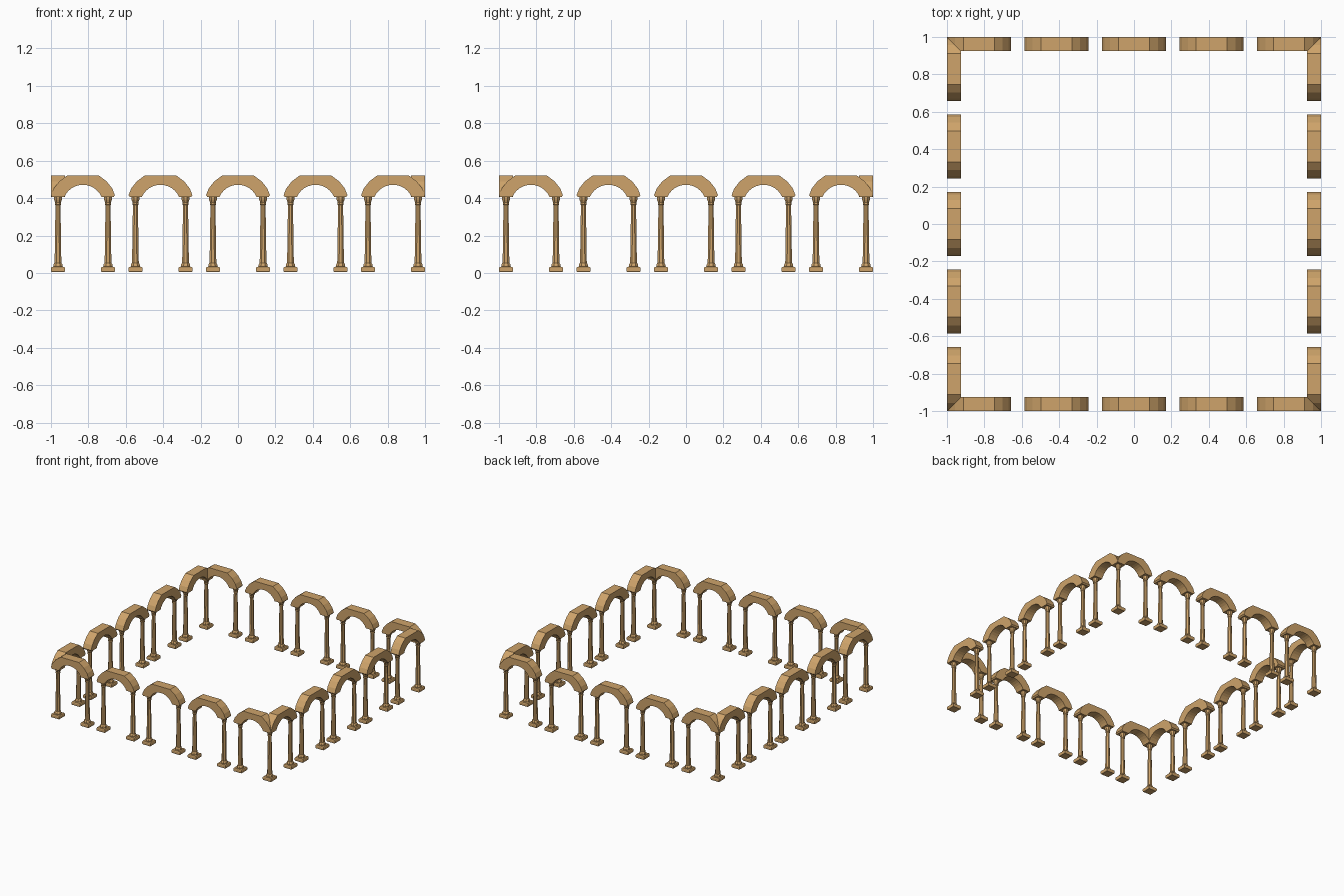
import bpy, bmesh, math
from mathutils import Matrix

if "Cube" in bpy.data.objects:
    bpy.data.objects.remove(bpy.data.objects["Cube"])

stone = bpy.data.materials.new("sandstone")
stone.diffuse_color = (0.62, 0.37, 0.145, 1)
stone.use_nodes = True
stone.node_tree.nodes["Principled BSDF"].inputs["Base Color"].default_value = stone.diffuse_color

SPACING, HALF, COL = 0.4145, 0.171, 0.134   # arch pitch, half width, column offset
DEPTH = 0.075
EDGE = 1 - DEPTH / 2


def make_mesh(name, bm):
    bmesh.ops.recalc_face_normals(bm, faces=bm.faces)
    me = bpy.data.meshes.new(name)
    bm.to_mesh(me)
    bm.free()
    me.materials.append(stone)
    return me


def place(name, me, loc, rot=0):
    ob = bpy.data.objects.new(name, me)
    ob.location = loc
    ob.rotation_euler = (0, 0, rot)
    bpy.context.collection.objects.link(ob)


def lathe(bm, profile, sides, turn=0.0):
    # stacked rings of (radius, height), capped at both ends
    rings = []
    for r, z in profile:
        rings.append([bm.verts.new((r * math.cos(turn + 2 * math.pi * i / sides),
                                    r * math.sin(turn + 2 * math.pi * i / sides), z))
                      for i in range(sides)])
    for a, b in zip(rings, rings[1:]):
        for i in range(sides):
            j = (i + 1) % sides
            bm.faces.new((a[i], a[j], b[j], b[i]))
    bm.faces.new(rings[0][::-1])
    bm.faces.new(rings[-1])


# column: square stepped plinth, tapered octagonal shaft, flared capital
bm = bmesh.new()
q = math.sqrt(2)
lathe(bm, [(0.034 * q, 0.004), (0.0375 * q, 0.010), (0.0375 * q, 0.026),
           (0.034 * q, 0.032), (0.026 * q, 0.033)], 4, math.pi / 4)
lathe(bm, [(0.026, 0.030), (0.027, 0.040), (0.024, 0.049), (0.0195, 0.054),
           (0.0145, 0.362), (0.018, 0.365), (0.018, 0.373), (0.016, 0.376),
           (0.023, 0.392), (0.023, 0.408)], 8, math.pi / 8)
column = make_mesh("column", bm)

# arch: flat topped outer curve and round opening, extruded through the depth
outer = [(HALF, 0.415), (0.157, 0.451), (0.127, 0.489), (0.083, 0.522)]
outer = outer + [(-x, z) for x, z in outer[::-1]]
R, CZ = 0.109, 0.362
a0 = math.asin(0.1 / R)
N = 12
inner = [(R * math.sin(-a0 + 2 * a0 * i / N), CZ + R * math.cos(a0 - 2 * a0 * i / N))
         for i in range(N + 1)]
outline = [(0.163, 0.405)] + outer + [(-0.163, 0.405)] + inner
bm = bmesh.new()
face = bm.faces.new([bm.verts.new((x, -DEPTH / 2, z)) for x, z in outline])
ext = bmesh.ops.extrude_face_region(bm, geom=[face])
bmesh.ops.translate(bm, vec=(0, DEPTH, 0),
                    verts=[v for v in ext["geom"] if isinstance(v, bmesh.types.BMVert)])
arch = make_mesh("arch", bm)

# four arcades of five arches, neighbouring sides sharing the corner column
for side in range(4):
    turn = Matrix.Rotation(side * math.pi / 2, 3, 'Z')
    for k in range(-2, 3):
        c = k * SPACING
        place("arch", arch, turn @ Matrix.Translation((c, -EDGE, 0)).to_translation(),
              side * math.pi / 2)
        for s in (-1, 1):
            if k == 2 and s == 1:
                continue
            x = -EDGE if (k == -2 and s == -1) else c + s * COL
            place("column", column,
                  turn @ Matrix.Translation((x, -EDGE, 0)).to_translation(),
                  side * math.pi / 2)
